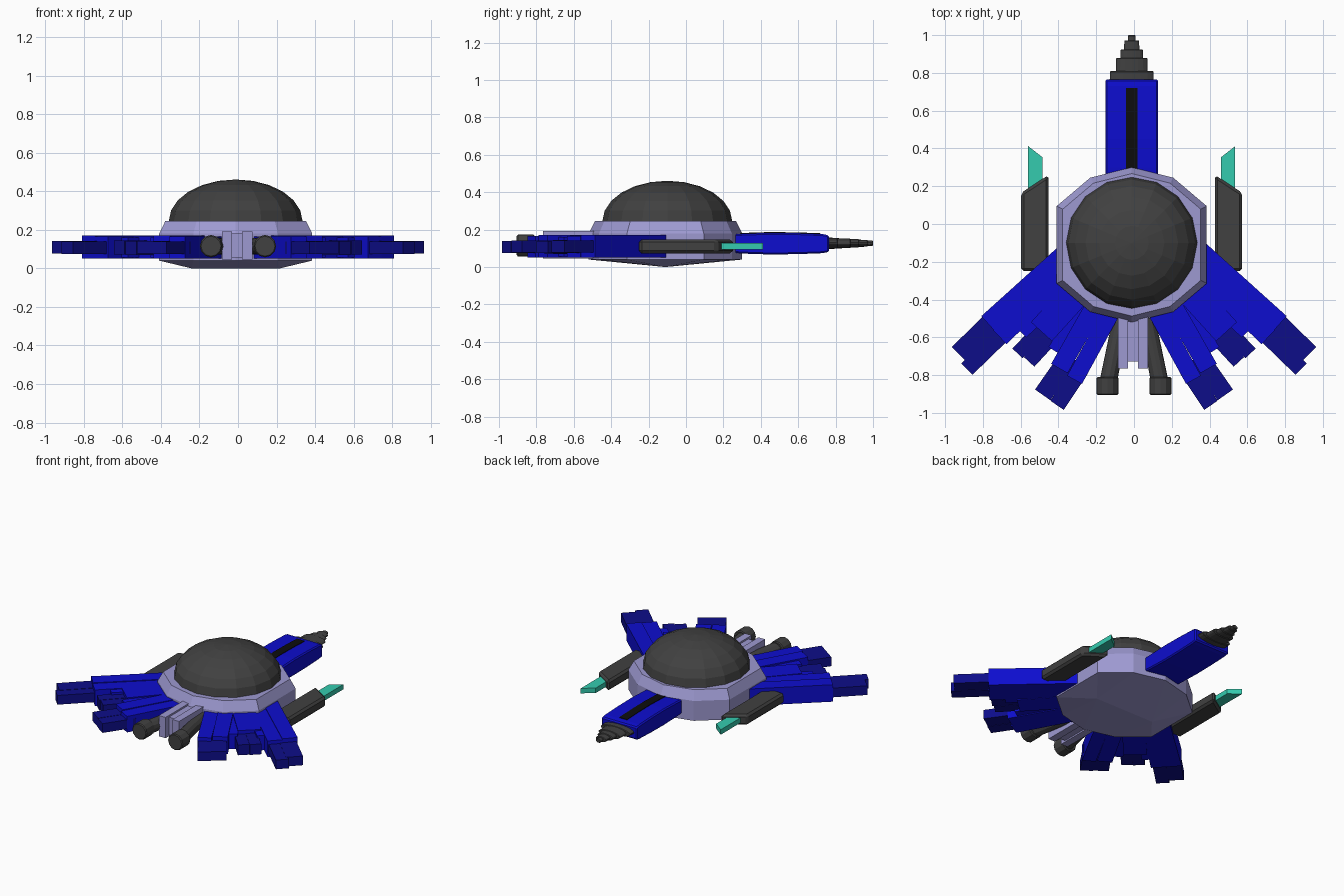
import bpy, bmesh, math
from mathutils import Vector, Matrix

if "Cube" in bpy.data.objects:
    bpy.data.objects.remove(bpy.data.objects["Cube"])

CX = -0.012  # centreline of hull and nose


def material(name, rgb):
    m = bpy.data.materials.new(name)
    m.diffuse_color = (*rgb, 1)
    m.use_nodes = True
    m.node_tree.nodes["Principled BSDF"].inputs["Base Color"].default_value = m.diffuse_color
    return m


LAV = material("lavender", (0.34, 0.32, 0.64))
GREY = material("dark_grey", (0.052, 0.052, 0.052))
BLUE = material("blue", (0.004, 0.004, 0.62))
NAVY = material("navy", (0.004, 0.004, 0.25))
TEAL = material("teal", (0.035, 0.60, 0.43))
BLACK = material("black", (0.004, 0.004, 0.004))


def finish(name, bm, mat, bevel=0):
    bmesh.ops.recalc_face_normals(bm, faces=bm.faces)
    me = bpy.data.meshes.new(name)
    bm.to_mesh(me)
    bm.free()
    me.materials.append(mat)
    ob = bpy.data.objects.new(name, me)
    bpy.context.collection.objects.link(ob)
    if bevel:
        mod = ob.modifiers.new("bevel", "BEVEL")
        mod.width, mod.segments = bevel, 1
    return ob


def prism(name, pts, offset, mat, bevel=0):
    """Extrude a closed 3D outline by an offset vector."""
    bm = bmesh.new()
    f = bm.faces.new([bm.verts.new(p) for p in pts])
    ext = bmesh.ops.extrude_face_region(bm, geom=[f])["geom"]
    bmesh.ops.translate(bm, vec=offset, verts=[v for v in ext if isinstance(v, bmesh.types.BMVert)])
    return finish(name, bm, mat, bevel)


def slab(name, outline, z0, z1, mat, bevel=0):
    return prism(name, [(x, y, z0) for x, y in outline], (0, 0, z1 - z0), mat, bevel)


def plank(name, a, b, w, z0, z1, mat):
    """Box running from a to b in plan, w wide."""
    a, b = Vector(a), Vector(b)
    n = (b - a).normalized().orthogonal() * w / 2
    return slab(name, [a + n, b + n, b - n, a - n], z0, z1, mat)


def tube(name, a, b, r1, r2, mat, seg=12, squash=1, bevel=0):
    a, b = Vector(a), Vector(b)
    bm = bmesh.new()
    bmesh.ops.create_cone(bm, cap_ends=True, segments=seg, radius1=r1, radius2=r2, depth=(b - a).length)
    rot = (b - a).to_track_quat("Z", "Y").to_matrix().to_4x4()
    bmesh.ops.transform(bm, matrix=Matrix.Translation((a + b) / 2) @ Matrix.Diagonal((1, 1, squash, 1)) @ rot,
                        verts=bm.verts)
    return finish(name, bm, mat, bevel)


# Hull: ten-sided disc with chamfered top and a shallow keel ridge
quarter = [(0, 0.41), (0.22, 0.355), (0.397, 0.205)]
ring = {(sx * x, sy * y) for x, y in quarter for sx in (1, -1) for sy in (1, -1)}
bm = bmesh.new()
for z, s in ((0.04, 1), (0.18, 1), (0.245, 0.92)):
    for x, y in sorted(ring):
        bm.verts.new((CX + x * s, -0.11 + y * s, z))
for x in (-0.23, 0.23):
    bm.verts.new((CX + x, -0.11, 0))
bmesh.ops.convex_hull(bm, input=bm.verts)
bmesh.ops.dissolve_limit(bm, angle_limit=0.02, verts=bm.verts, edges=bm.edges)
finish("hull", bm, LAV)

# Dome: flattened upper half of a sphere
bm = bmesh.new()
bmesh.ops.create_uvsphere(bm, u_segments=16, v_segments=12, radius=1)
bmesh.ops.bisect_plane(bm, geom=bm.verts[:] + bm.edges[:] + bm.faces[:], plane_co=(0, 0, 0),
                       plane_no=(0, 0, -1), clear_outer=True)
bmesh.ops.transform(bm, matrix=Matrix.Translation((CX, -0.10, 0.245)) @ Matrix.Diagonal((0.347, 0.347, 0.216, 1)),
                    verts=bm.verts)
finish("dome", bm, GREY)

# Nose: plank with gently bulging side profile, and a dark slot on top
curve = [(0.2, 0.045), (0.3, 0.053), (0.45, 0.058), (0.6, 0.056), (0.73, 0.051), (0.765, 0.044)]
side = [(CX - 0.14, y, 0.125 + h) for y, h in curve] + [(CX - 0.14, y, 0.125 - h) for y, h in reversed(curve)]
prism("nose", side, (0.28, 0, 0), BLUE, 0.008)
slot = [(0.25, 0.048), (0.3, 0.053), (0.45, 0.058), (0.6, 0.056), (0.72, 0.0514)]
side = [(CX - 0.03, y, 0.129 + h) for y, h in slot] + [(CX - 0.03, y, 0.122 + h) for y, h in reversed(slot)]
prism("nose_slot", side, (0.06, 0, 0), BLACK)

# Stepped drill tip
steps = [(0.76, 0.12, 0.030), (0.81, 0.087, 0.027), (0.88, 0.062, 0.023), (0.925, 0.042, 0.019), (0.972, 0.021, 0.014)]
ends = [s[0] for s in steps[1:]] + [1.0]
for i, ((y, r, h), e) in enumerate(zip(steps, ends)):
    tube(f"drill_step_{i + 1}", (CX, y - 0.01, 0.127), (CX, e, 0.127), r, r * 0.97, GREY, 16, h / r, 0.004)

# Wing feathers: name, start, end, width, z range, colour
feathers = [
    ("outer_beam", (0.27, -0.07), (0.775, -0.525), 0.10, 0.05, 0.17, BLUE),
    ("outer_beam_inner", (0.22, -0.13), (0.71, -0.60), 0.10, 0.052, 0.165, BLUE),
    ("outer_filler", (0.22, -0.2), (0.605, -0.565), 0.10, 0.055, 0.16, BLUE),
    ("outer_tip", (0.68, -0.45), (0.926, -0.69), 0.11, 0.077, 0.142, NAVY),
    ("outer_tip_inner", (0.64, -0.53), (0.885, -0.768), 0.085, 0.075, 0.14, NAVY),
    ("middle_beam", (0.2, -0.25), (0.49, -0.57), 0.15, 0.05, 0.168, BLUE),
    ("middle_tip", (0.42, -0.48), (0.617, -0.685), 0.075, 0.072, 0.145, NAVY),
    ("middle_tip_inner", (0.38, -0.54), (0.555, -0.73), 0.075, 0.07, 0.143, NAVY),
    ("inner_filler", (0.18, -0.3), (0.415, -0.675), 0.09, 0.055, 0.16, BLUE),
    ("inner_beam", (0.17, -0.37), (0.395, -0.765), 0.10, 0.05, 0.17, BLUE),
    ("inner_beam_inner", (0.11, -0.45), (0.315, -0.825), 0.09, 0.052, 0.165, BLUE),
    ("inner_tip", (0.34, -0.70), (0.483, -0.905), 0.10, 0.077, 0.142, NAVY),
    ("inner_tip_inner", (0.28, -0.77), (0.407, -0.96), 0.085, 0.075, 0.14, NAVY),
]

for tag, s in (("right", 1), ("left", -1)):
    for name, a, b, w, z0, z1, mat in feathers:
        plank(f"{tag}_wing_{name}", (s * a[0], a[1]), (s * b[0], b[1]), w, z0, z1, mat)

    # Side cannon with slanted muzzle, and a blade slanted the other way
    body = [(0.44, -0.25), (0.585, -0.25), (0.585, 0.165), (0.44, 0.26)]
    slab(f"{tag}_cannon", [(CX + s * x, y) for x, y in body], 0.073, 0.147, GREY, 0.014)
    blade = [(0.472, 0.12), (0.548, 0.12), (0.548, 0.412), (0.472, 0.353)]
    slab(f"{tag}_blade", [(CX + s * x, y) for x, y in blade], 0.093, 0.128, TEAL)

    # Exhaust pipe and nozzle
    tube(f"{tag}_exhaust_pipe", (s * 0.07, -0.5, 0.115), (s * 0.135, -0.83, 0.115), 0.042, 0.046, GREY)
    tube(f"{tag}_exhaust_nozzle", (s * 0.14, -0.81, 0.115), (s * 0.14, -0.905, 0.115), 0.058, 0.058, GREY, 12, 1, 0.006)

    # Outer tail post
    x = -0.005 + s * 0.053
    plank(f"{tag}_tail_post", (x, -0.4), (x, -0.765), 0.052, 0.045, 0.192, LAV)

# Recessed centre of the tail
plank("tail_centre", (-0.005, -0.4), (-0.005, -0.728), 0.06, 0.055, 0.18, LAV)
